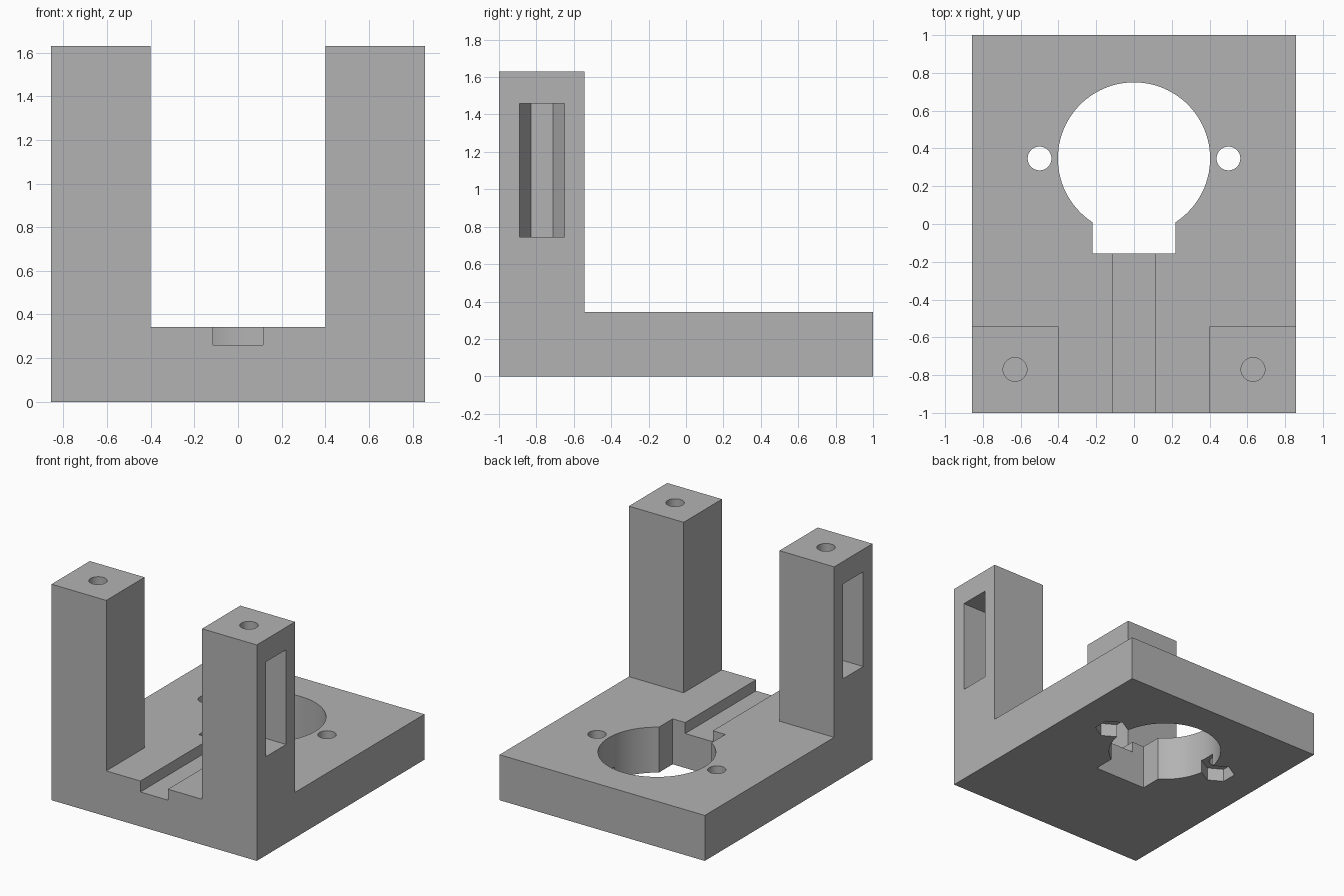
import bpy
import bmesh
import math

cube = bpy.data.objects.get("Cube")
if cube:
    bpy.data.objects.remove(cube, do_unlink=True)

WIDTH, POST_IN, POST_BACK = 0.857, 0.4, -0.543
BASE_TOP, POST_TOP = 0.343, 1.63
HOLE_Y, POST_HOLE_Y = 0.347, -0.77
SCREW_R, NUT_R = 0.063, 0.12


def make_object(name, bm):
    bmesh.ops.recalc_face_normals(bm, faces=bm.faces)
    mesh = bpy.data.meshes.new(name)
    bm.to_mesh(mesh)
    bm.free()
    obj = bpy.data.objects.new(name, mesh)
    bpy.context.scene.collection.objects.link(obj)
    return obj


def prism(name, points, z0, z1):
    """Upright prism over a flat outline."""
    bm = bmesh.new()
    face = bm.faces.new([bm.verts.new((x, y, z0)) for x, y in points])
    new = bmesh.ops.extrude_face_region(bm, geom=[face])["geom"]
    top = [v for v in new if isinstance(v, bmesh.types.BMVert)]
    bmesh.ops.translate(bm, verts=top, vec=(0, 0, z1 - z0))
    return make_object(name, bm)


def ring(cx, cy, r, sides, turn=0.0):
    angles = [turn + 2 * math.pi * i / sides for i in range(sides)]
    return [(cx + r * math.cos(a), cy + r * math.sin(a)) for a in angles]


def rect(x0, x1, y0, y1):
    return [(x0, y0), (x1, y0), (x1, y1), (x0, y1)]


def raise_faces(bm, faces, height):
    new = bmesh.ops.extrude_face_region(bm, geom=faces)["geom"]
    verts = [v for v in new if isinstance(v, bmesh.types.BMVert)]
    bmesh.ops.translate(bm, verts=verts, vec=(0, 0, height))
    return [f for f in new if isinstance(f, bmesh.types.BMFace)]


# Base plate and two posts raised from one footprint
bm = bmesh.new()
rows = [[bm.verts.new((x, y, 0)) for x in (-WIDTH, -POST_IN, POST_IN, WIDTH)]
        for y in (-1, POST_BACK, 1)]
cells = [bm.faces.new((a[i], a[i + 1], b[i + 1], b[i]))
         for a, b in zip(rows, rows[1:]) for i in range(3)]
tops = raise_faces(bm, cells, BASE_TOP)
for side in (-1, 1):
    corner = [f for f in tops if f.is_valid
              and f.calc_center_median().x * side > POST_IN
              and f.calc_center_median().y < POST_BACK]
    raise_faces(bm, corner, POST_TOP - BASE_TOP)
    bmesh.ops.delete(bm, geom=[f for f in corner if f.is_valid], context="FACES_ONLY")
# The extrusion leaves the footprint as the underside
bmesh.ops.holes_fill(bm, edges=[e for e in bm.edges if e.is_boundary], sides=0)
bmesh.ops.dissolve_limit(bm, angle_limit=0.01, verts=bm.verts, edges=bm.edges)
bracket = make_object("mounting_bracket", bm)

# Keyhole opening and cable groove
cutters = [
    prism("round_opening_cutter", ring(0, HOLE_Y, 0.403, 96), -0.1, 0.5),
    prism("opening_notch_cutter", rect(-0.22, 0.22, -0.155, 0.2), -0.1, 0.5),
    prism("groove_cutter", rect(-0.115, 0.115, -1.1, 0), 0.26, 0.5),
]

# Screw holes and captive nut pockets on both sides
for s in (-1, 1):
    base_x, post_x = 0.5 * s, 0.63 * s
    flat, half = NUT_R * math.cos(math.pi / 6), NUT_R / 2
    pocket = [(post_x - s * flat, POST_HOLE_Y - half), (post_x, POST_HOLE_Y - NUT_R),
              (s, POST_HOLE_Y - NUT_R), (s, POST_HOLE_Y + NUT_R),
              (post_x, POST_HOLE_Y + NUT_R), (post_x - s * flat, POST_HOLE_Y + half)]
    cutters += [
        prism("base_screw_cutter", ring(base_x, HOLE_Y, SCREW_R, 40), -0.1, 0.5),
        prism("base_nut_cutter", ring(base_x, HOLE_Y, NUT_R, 6, math.pi / 6), -0.1, 0.1),
        prism("post_nut_cutter", pocket, 0.745, 1.46),
        prism("post_screw_cutter", ring(post_x, POST_HOLE_Y, SCREW_R, 40), 1.3, 1.8),
    ]

bpy.context.view_layer.objects.active = bracket
bracket.select_set(True)
for cutter in cutters:
    mod = bracket.modifiers.new("cut", "BOOLEAN")
    mod.operation, mod.solver, mod.object = "DIFFERENCE", "EXACT", cutter
    bpy.ops.object.modifier_apply(modifier=mod.name)
    bpy.data.objects.remove(cutter, do_unlink=True)

# Plain grey finish
grey = bpy.data.materials.new("matte_grey")
grey.use_nodes = True
color = (0.45, 0.45, 0.45, 1)
grey.diffuse_color = color
grey.node_tree.nodes["Principled BSDF"].inputs["Base Color"].default_value = color
bracket.data.materials.clear()
bracket.data.materials.append(grey)
for poly in bracket.data.polygons:
    poly.material_index = 0
bpy.ops.object.shade_smooth_by_angle(angle=math.radians(30))
